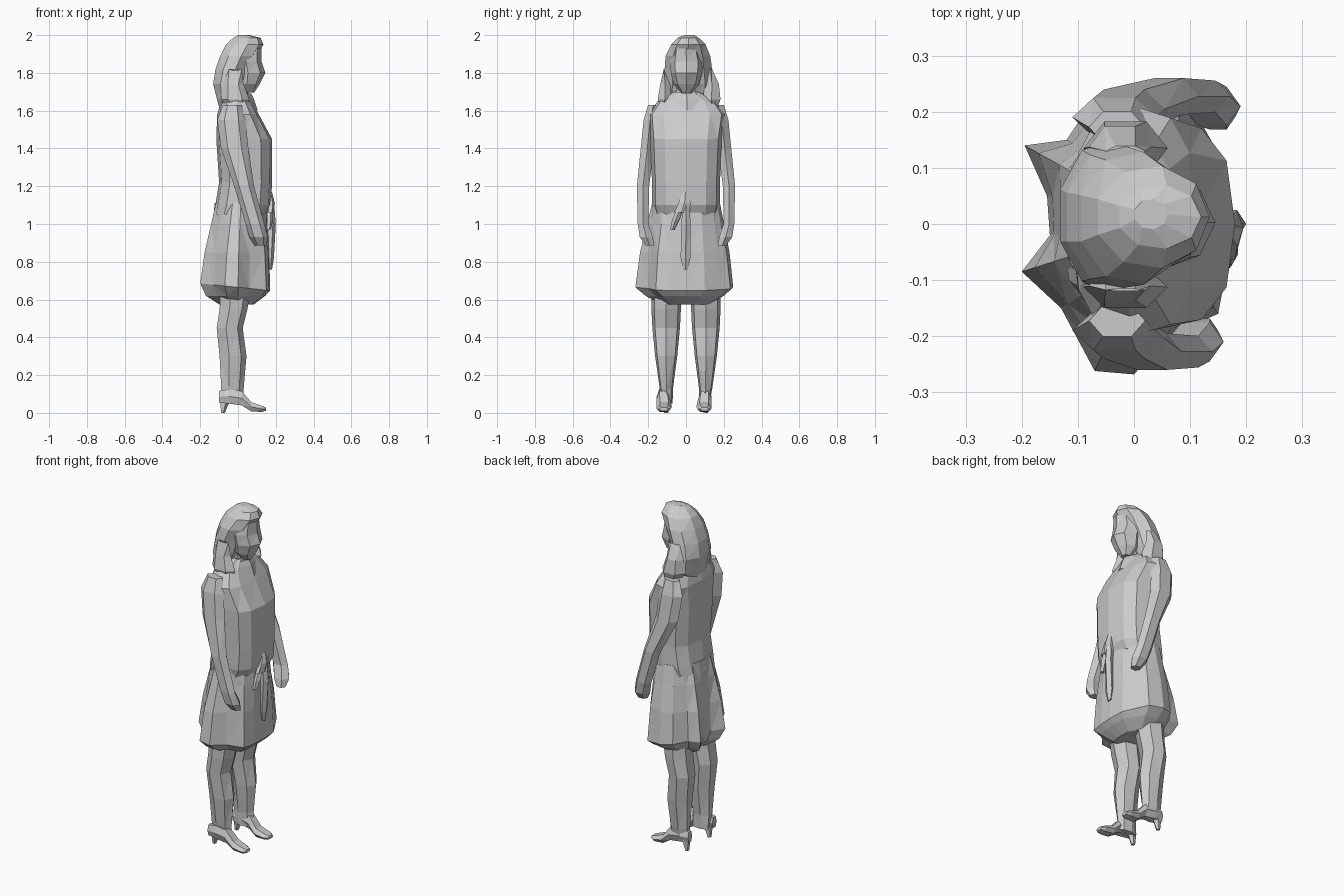
import bpy, bmesh
from math import cos, sin, pi, copysign
from mathutils import Vector


def skin(name, rings):
    """Bridge equal-length rings of points, cap both ends, keep flat faces."""
    bm = bmesh.new()
    loops = [[bm.verts.new(p) for p in r] for r in rings]
    n = len(loops[0])
    for a, b in zip(loops, loops[1:]):
        for i in range(n):
            bm.faces.new((a[i], a[(i + 1) % n], b[(i + 1) % n], b[i]))
    bm.faces.new(loops[0][::-1])
    bm.faces.new(loops[-1])
    bmesh.ops.triangulate(bm, faces=bm.faces[:])
    bmesh.ops.recalc_face_normals(bm, faces=bm.faces[:])
    me = bpy.data.meshes.new(name)
    bm.to_mesh(me)
    bm.free()
    ob = bpy.data.objects.new(name, me)
    bpy.context.collection.objects.link(ob)
    return ob


def oval(a0, a1, b0, b1, n, power=1.0):
    """Oval filling the given extents; a power below 1 makes it squarer."""
    pts = []
    for i in range(n):
        c, s = cos(2 * pi * i / n), sin(2 * pi * i / n)
        c = copysign(abs(c) ** power, c) if abs(c) > 1e-6 else 0
        s = copysign(abs(s) ** power, s) if abs(s) > 1e-6 else 0
        pts.append(((a0 + a1 + c * (a1 - a0)) / 2, (b0 + b1 + s * (b1 - b0)) / 2))
    return pts


def loft_z(name, rings, n=8, power=1.0):
    # each ring: z, x min, x max, y min, y max
    return skin(name, [[(x, y, z) for x, y in oval(x0, x1, y0, y1, n, power)]
                       for z, x0, x1, y0, y1 in rings])


def loft_x(name, rings, n=6):
    # each ring: x, y min, y max, z min, z max
    return skin(name, [[(x, y, z) for y, z in oval(y0, y1, z0, z1, n, 0.8)]
                       for x, y0, y1, z0, z1 in rings])


# Coat body from waist to neck
loft_z("coat_body", [
    (1.05, -.13, .15, -.17, .17), (1.10, -.12, .175, -.18, .18),
    (1.22, -.10, .18, -.18, .18), (1.45, -.115, .18, -.19, .19),
    (1.58, -.11, .11, -.20, .21), (1.65, -.09, .07, -.15, .16),
    (1.70, -.06, .05, -.07, .07)], 12, .75)

# Flared skirt with folds: irregular hem blended up to an oval waist
hem = [(.17, 0), (.165, .10), (.12, .18), (.09, .235), (0, .25), (-.07, .225),
       (-.12, .15), (-.195, .14), (-.155, .05), (-.15, -.02), (-.20, -.085),
       (-.13, -.15), (-.07, -.262), (0, -.268), (.06, -.20), (.15, -.16), (.165, -.08)]
waist = []
for x, y in hem:
    d = Vector((x / .15, y / .185)).normalized()
    waist.append((d.x * .14 + .015, d.y * .18))


def blend(t, z, slope=0):
    return [(wx + (hx - wx) * t, wy + (hy - wy) * t, z - slope * hx)
            for (hx, hy), (wx, wy) in zip(hem, waist)]


skin("skirt", [
    [(x * .5, y * .5, .575) for x, y in hem],
    [(x * .85, y * .8, .62) for x, y in hem],
    blend(1, .665, .1), blend(.72, .85), blend(.3, 1.0), blend(0, 1.11)])

# Head, neck and hair
loft_z("neck", [(1.60, -.06, .06, -.06, .06), (1.78, -.05, .05, -.055, .055)], 6)
loft_z("face", [
    (1.695, .03, .085, -.025, .03), (1.74, -.02, .115, -.065, .07),
    (1.80, -.04, .145, -.08, .085), (1.86, -.04, .125, -.085, .09),
    (1.93, -.03, .125, -.07, .07)], 8)
loft_z("hair", [
    (1.61, -.10, -.03, -.09, .10), (1.66, -.115, .0, -.125, .15),
    (1.74, -.137, .04, -.12, .15), (1.82, -.125, .065, -.115, .14),
    (1.89, -.10, .10, -.11, .13), (1.95, -.07, .135, -.08, .105),
    (1.985, -.03, .12, -.045, .07), (2.0, .0, .06, -.01, .045)], 9)
for side, y0, y1 in (("right", -.155, -.07), ("left", .08, .19)):
    loft_z("hair_lock_" + side, [
        (1.61, -.05, .04, y0 + .02, y1 - .02), (1.66, -.09, .06, y0, y1),
        (1.74, -.08, .03, y0 + .015, y1 - .01), (1.82, -.05, .02, y0 + .04, y1 - .05)], 6)

# Collar
loft_z("collar", [
    (1.60, -.10, .105, -.13, .14), (1.66, -.10, .085, -.10, .11),
    (1.69, -.07, .07, -.07, .075)], 8)

# Arms: shoulder, elbow, wrist, hand
arm = [(.885, .09, .15, .165, .215), (.93, .06, .16, .17, .25),
       (1.00, .04, .14, .195, .26), (1.20, -.02, .085, .19, .265),
       (1.40, -.09, .055, .165, .245), (1.55, -.11, .04, .15, .23),
       (1.63, -.08, .02, .14, .205)]
for side, s, dx in (("right", -1, 0), ("left", 1, .03)):
    loft_z("arm_" + side, [
        (z, x0 + (dx if z < 1.3 else 0), x1 + (dx if z < 1.3 else 0), *sorted((s * a, s * b)))
        for z, x0, x1, a, b in arm], 6)

# Legs and heeled shoes
leg = [(.05, -.09, .03, .07, .125), (.13, -.095, .03, .068, .14),
       (.30, -.105, .045, .045, .165), (.45, -.12, .025, .03, .18),
       (.55, -.105, .05, .025, .185), (.68, -.10, .07, .02, .185)]
shoe = [(-.10, .085, .125, .05, .12), (-.05, .075, .135, .045, .13),
        (.02, .065, .135, .035, .12), (.07, .055, .135, .005, .06),
        (.125, .06, .135, .003, .04), (.148, .075, .12, .01, .03)]
for side, s in (("right", -1), ("left", 1)):
    loft_z("leg_" + side, [(z, x0, x1, *sorted((s * a, s * b)))
                           for z, x0, x1, a, b in leg], 7)
    off = -.02 if s < 0 else 0
    loft_x("shoe_" + side, [(x, *sorted((s * a + off, s * b + off)), z0, z1)
                            for x, a, b, z0, z1 in shoe])
    loft_z("heel_" + side, [(0, -.092, -.07, s * .105 - .012, s * .105 + .012),
                            (.07, -.10, -.04, s * .105 - .022, s * .105 + .022)], 5)

# Belt bow: knot loops and hanging tails
loft_z("belt_bow", [(1.06, .15, .19, -.07, .02), (1.11, .15, .195, -.045, .03),
                    (1.17, .15, .18, -.02, .015)], 6)
loft_z("belt_tail_long", [(.76, .16, .18, -.015, .01), (.82, .15, .19, -.03, .025),
                          (1.0, .155, .20, -.025, .025), (1.12, .15, .19, -.02, .02)], 5)
loft_z("belt_tail_short", [(.97, .15, .175, -.085, -.06), (1.02, .15, .185, -.075, -.035),
                           (1.12, .15, .185, -.03, .0)], 5)
